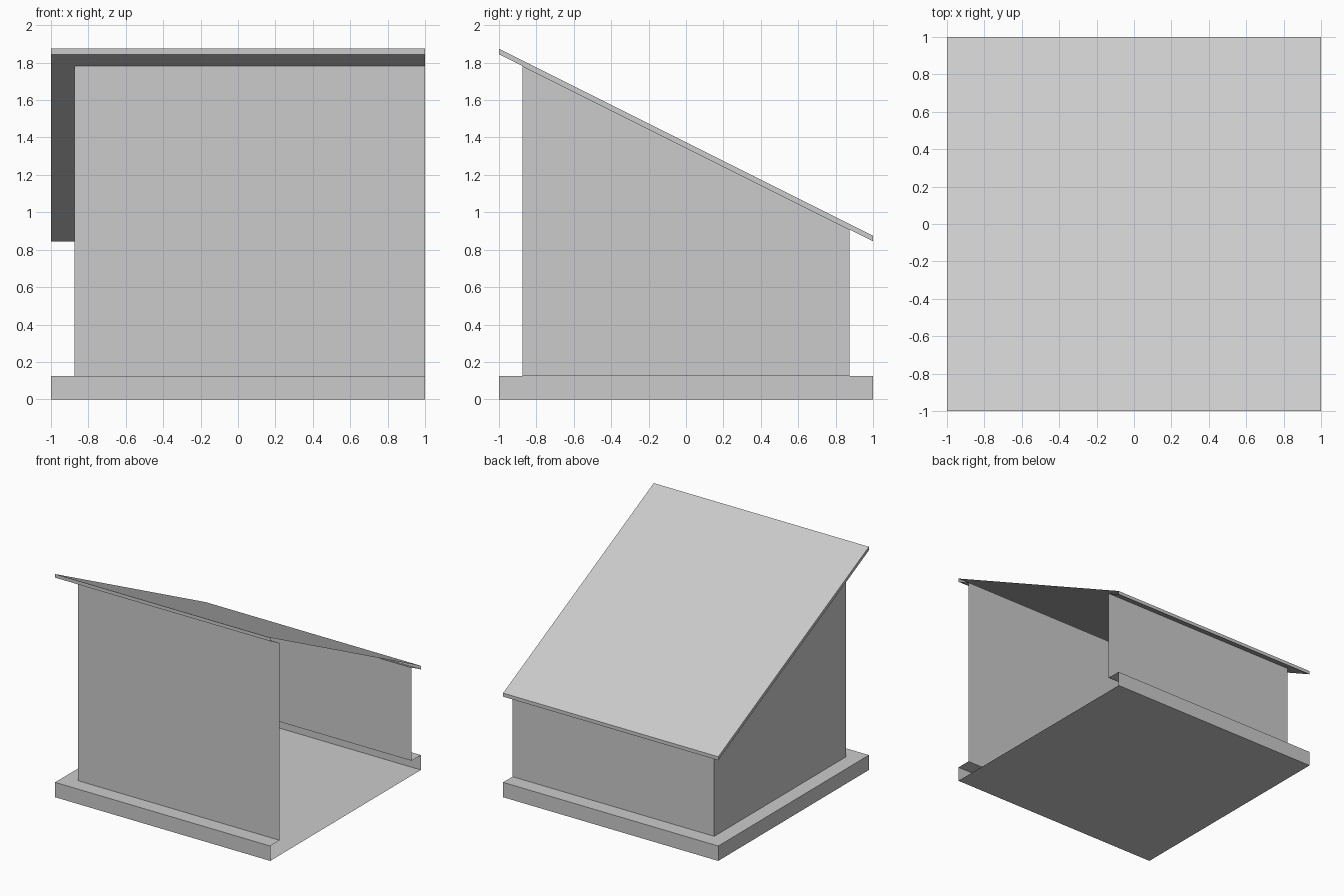
import bpy

if "Cube" in bpy.data.objects:
    bpy.data.objects.remove(bpy.data.objects["Cube"])

OUT, IN = 1.0, 0.875      # outer edge and wall line


def flat(z):
    return lambda y: z


def slope(z_mid):
    return lambda y: z_mid - 0.5 * y


def open_shell(name, rings, bottom=False, top=False):
    """Stack U-shaped outlines (open towards +x); each ring is (half size, height function)."""
    verts, faces = [], []
    for s, h in rings:
        verts += [(x, y, h(y)) for x, y in ((1, -s), (-s, -s), (-s, s), (1, s))]
    for r in range(len(rings) - 1):
        a, b = 4 * r, 4 * r + 4
        faces += [(a + i, b + i, b + i + 1, a + i + 1) for i in range(3)]
    if bottom:
        faces.append((0, 1, 2, 3))
    if top:
        n = len(verts)
        faces.append((n - 1, n - 2, n - 3, n - 4))
    mesh = bpy.data.meshes.new(name)
    mesh.from_pydata(verts, [], faces)
    ob = bpy.data.objects.new(name, mesh)
    bpy.context.collection.objects.link(ob)
    return ob


# Hollow base with a ledge around the walls
open_shell("base", [(OUT, flat(0)), (OUT, flat(0.125)), (IN, flat(0.125))], bottom=True)

# Three walls under the sloping roof
open_shell("walls", [(IN, flat(0.125)), (IN, slope(1.345))])

# Thin pitched roof with overhanging eaves
open_shell("roof", [(IN, slope(1.345)), (OUT, slope(1.345)), (OUT, slope(1.375))], top=True)
